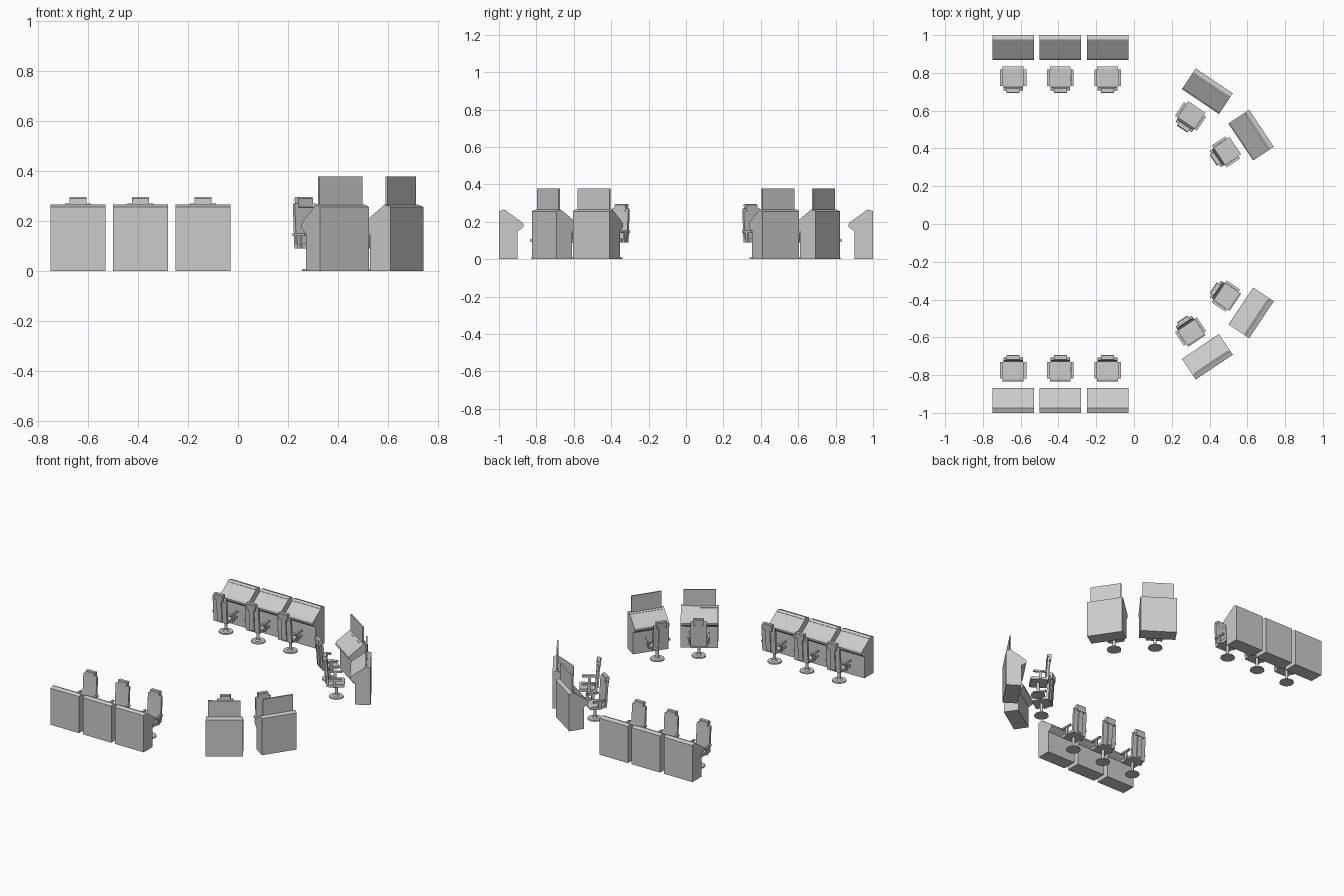
import bpy, bmesh
from math import radians, pi
from mathutils import Matrix, Vector

if "Cube" in bpy.data.objects:
    bpy.data.objects.remove(bpy.data.objects["Cube"])

# Local frame of a station: origin at console centre, -y is its outer back, +y the chair side.


def mesh_from(bm, name):
    bmesh.ops.recalc_face_normals(bm, faces=bm.faces)
    me = bpy.data.meshes.new(name)
    bm.to_mesh(me)
    bm.free()
    return me


def prism(bm, profile, x0, x1):
    """Extrude a (y, z) profile along x."""
    a = [bm.verts.new((x0, y, z)) for y, z in profile]
    b = [bm.verts.new((x1, y, z)) for y, z in profile]
    n = len(profile)
    bm.faces.new(a)
    bm.faces.new(b[::-1])
    for i in range(n):
        bm.faces.new((a[i], b[i], b[(i + 1) % n], a[(i + 1) % n]))


def box(bm, x0, x1, y0, y1, z0, z1):
    prism(bm, [(y0, z0), (y1, z0), (y1, z1), (y0, z1)], x0, x1)


def disc(bm, y, r1, r2, z0, z1, seg=20):
    bmesh.ops.create_cone(bm, cap_ends=True, segments=seg, radius1=r1, radius2=r2,
                          depth=z1 - z0, matrix=Matrix.Translation((0, y, (z0 + z1) / 2)))


def console_mesh(width):
    bm = bmesh.new()
    h = width / 2
    # cabinet with sloped desk and front lip
    prism(bm, [(-.065, 0), (.034, 0), (.034, .15), (.06, .167), (.067, .175), (.067, .186),
               (.058, .198), (-.033, .263), (-.04, .265), (-.065, .256)], -h, h)
    # thin strip along the top of the desk
    prism(bm, [(-.034, .258), (-.022, .25), (-.021, .2565), (-.033, .265)], -h + .006, h - .006)
    return mesh_from(bm, "console")


def screen_mesh():
    bm = bmesh.new()
    box(bm, -.103, .103, -.041, -.031, .24, .377)
    return mesh_from(bm, "screen")


def base_mesh():
    bm = bmesh.new()
    y = .155
    disc(bm, y, .047, .045, 0, .008)          # foot plate
    disc(bm, y, .02, .011, .008, .016, 12)    # collar
    disc(bm, y, .01, .01, .01, .092, 12)      # post
    return mesh_from(bm, "chair_base")


def seat_mesh():
    bm = bmesh.new()
    # cushion with softened front edge
    prism(bm, [(.102, .094), (.112, .09), (.205, .09), (.205, .108), (.112, .11), (.102, .105)],
          -.055, .055)
    return mesh_from(bm, "chair_seat")


def back_mesh():
    bm = bmesh.new()
    # leaning backrest
    prism(bm, [(.202, .09), (.217, .09), (.228, .262), (.226, .27), (.216, .27), (.213, .262)],
          -.052, .052)
    # rear spine
    prism(bm, [(.21, .10), (.225, .10), (.235, .25), (.22, .25)], -.018, .018)
    # headrest
    prism(bm, [(.212, .255), (.238, .25), (.242, .29), (.238, .295), (.217, .295), (.213, .29)],
          -.034, .034)
    return mesh_from(bm, "chair_back")


def arms_mesh():
    bm = bmesh.new()
    for s in (-1, 1):
        x0, x1 = sorted((s * .056, s * .07))
        box(bm, x0, x1, .118, .205, .14, .152)            # arm pad
        i0, i1 = sorted((s * .058, s * .066))
        box(bm, i0, i1, .155, .175, .098, .14)            # upright
        j0, j1 = sorted((s * .04, s * .066))
        box(bm, j0, j1, .155, .175, .09, .1)              # bracket under seat
    return mesh_from(bm, "chair_arms")


narrow, wide, screen = console_mesh(.22), console_mesh(.236), screen_mesh()
chair = [base_mesh(), seat_mesh(), back_mesh(), arms_mesh()]

# (x, y, outward turn in degrees, has screen) for the half at negative y
stations = [(-.64, -.935, 0, False), (-.39, -.935, 0, False), (-.14, -.935, 0, False),
            (.389, -.704, 33.75, True), (.621, -.471, 56.25, True)]

for x, y, turn, tall in stations:
    for side in (1, -1):
        angle = radians(turn) if side == 1 else pi - radians(turn)
        place = Matrix.Translation(Vector((x, y * side, 0))) @ Matrix.Rotation(angle, 4, 'Z')
        parts = [wide, screen] if tall else [narrow]
        for me in parts + chair:
            ob = bpy.data.objects.new(me.name, me)
            ob.matrix_world = place
            bpy.context.collection.objects.link(ob)
